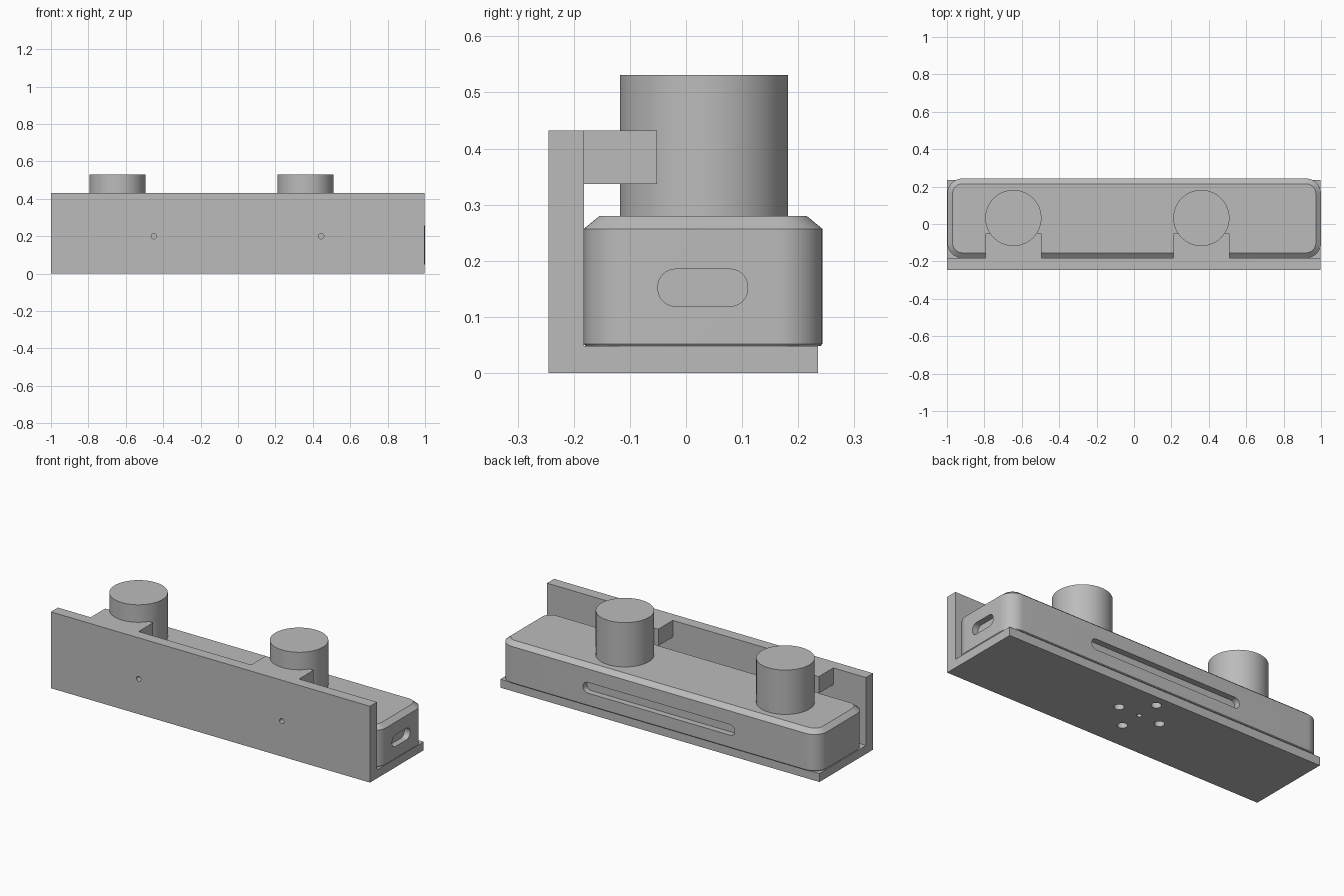
import bpy, bmesh
from math import cos, sin, pi, radians
from mathutils import Matrix

default = bpy.data.objects.get("Cube")
if default:
    bpy.data.objects.remove(default)

grey = bpy.data.materials.new("plain grey")
grey.use_nodes = True
GREY = (0.5, 0.5, 0.5, 1)
grey.diffuse_color = GREY
grey.node_tree.nodes["Principled BSDF"].inputs["Base Color"].default_value = GREY


def finish(name, bm):
    bmesh.ops.recalc_face_normals(bm, faces=bm.faces)
    mesh = bpy.data.meshes.new(name)
    bm.to_mesh(mesh)
    bm.free()
    mesh.materials.append(grey)
    obj = bpy.data.objects.new(name, mesh)
    bpy.context.collection.objects.link(obj)
    return obj


def select(obj):
    bpy.ops.object.select_all(action='DESELECT')
    obj.select_set(True)
    bpy.context.view_layer.objects.active = obj


def smooth(obj):
    select(obj)
    bpy.ops.object.shade_smooth_by_angle(angle=radians(30))


def rounded_rect(x0, x1, y0, y1, r, steps=12):
    """Outline of a rectangle with round corners, counter-clockwise."""
    corners = [(x1 - r, y1 - r), (x0 + r, y1 - r), (x0 + r, y0 + r), (x1 - r, y0 + r)]
    return [(cx + r * cos(a), cy + r * sin(a))
            for q, (cx, cy) in enumerate(corners)
            for a in [(q + i / steps) * pi / 2 for i in range(steps + 1)]]


def loft(name, rings):
    """Skin a stack of (outline, height) rings and cap both ends."""
    bm = bmesh.new()
    loops = [[bm.verts.new((x, y, z)) for x, y in outline] for outline, z in rings]
    n = len(loops[0])
    for low, high in zip(loops, loops[1:]):
        for i in range(n):
            j = (i + 1) % n
            bm.faces.new((low[i], low[j], high[j], high[i]))
    bm.faces.new(loops[0][::-1])
    bm.faces.new(loops[-1])
    return finish(name, bm)


def cylinder(name, centre, radius, depth, axis='Z', sides=64):
    bm = bmesh.new()
    turn = Matrix.Rotation(pi / 2, 4, 'X') if axis == 'Y' else Matrix()
    bmesh.ops.create_cone(bm, cap_ends=True, segments=sides, radius1=radius, radius2=radius,
                          depth=depth, matrix=Matrix.Translation(centre) @ turn)
    return finish(name, bm)


def box(name, x0, x1, y0, y1, z0, z1):
    return loft(name, [([(x0, y0), (x1, y0), (x1, y1), (x0, y1)], z) for z in (z0, z1)])


def cut(obj, cutter):
    mod = obj.modifiers.new("cut", 'BOOLEAN')
    mod.operation = 'DIFFERENCE'
    mod.solver = 'EXACT'
    mod.object = cutter
    select(obj)
    bpy.ops.object.modifier_apply(modifier=mod.name)
    bpy.data.objects.remove(cutter)


def slot_cutter(length, height, depth, matrix):
    """Capsule-shaped prism, centred and then placed by the matrix."""
    h, w = height / 2, length / 2
    obj = loft("slot_cutter", [(rounded_rect(-w, w, -h, h, h * 0.95), z)
                               for z in (-depth, depth)])
    obj.data.transform(matrix)
    return obj


# L-shaped bracket: base and front plate in one profile
BASE_TOP, PLATE_TOP = 0.048, 0.432
PLATE_FRONT, PLATE_BACK = -0.245, -0.182
profile = [(PLATE_FRONT, 0), (0.235, 0), (0.235, BASE_TOP), (PLATE_BACK, BASE_TOP),
           (PLATE_BACK, PLATE_TOP), (PLATE_FRONT, PLATE_TOP)]
bm = bmesh.new()
ends = [[bm.verts.new((x, y, z)) for y, z in profile] for x in (-1, 0.998)]
for i in range(len(profile)):
    j = (i + 1) % len(profile)
    bm.faces.new((ends[0][i], ends[0][j], ends[1][j], ends[1][i]))
for end in ends:
    bm.faces.new(end)
bracket = finish("bracket", bm)

# Screw holes in the front plate
for x in (-0.45, 0.445):
    cut(bracket, cylinder("hole", (x, -0.215, 0.2), 0.014, 0.1, 'Y', 24))

# Mounting hole cross in the base
HOLE_Y = 0.04
for dx, dy, r in [(0, 0, 0.013)] + [(0.13 * cos(k * pi / 2), 0.13 * sin(k * pi / 2), 0.026)
                                    for k in range(4)]:
    cut(bracket, cylinder("hole", (dx, HOLE_Y + dy, 0), r, 0.094, 'Z', 24))
smooth(bracket)

# Housing with round corners and a chamfered top
def housing_ring(inset, z):
    return rounded_rect(-0.998 + inset, 1 - inset, PLATE_BACK + inset, 0.243 - inset,
                        0.08 - inset), z

housing = loft("housing", [housing_ring(0.003, BASE_TOP), housing_ring(0, 0.052),
                           housing_ring(0, 0.257), housing_ring(0.028, 0.28)])

# Slots in the left end and the back
upright = Matrix.Rotation(pi / 2, 4, 'X')
cut(housing, slot_cutter(0.16, 0.066, 0.035,
                         Matrix.Translation((1, 0.03, 0.152))
                         @ Matrix.Rotation(pi / 2, 4, 'Z') @ upright))
cut(housing, slot_cutter(0.95, 0.06, 0.035, Matrix.Translation((0, 0.243, 0.15)) @ upright))
smooth(housing)

# Round posts, each held by an arm from the front plate
for side, x in (("right", -0.645), ("left", 0.36)):
    smooth(cylinder(side + "_post", (x, 0.032, 0.4), 0.15, 0.262))
    box(side + "_arm", x - 0.15, x + 0.15, PLATE_BACK, -0.052, 0.337, PLATE_TOP)
